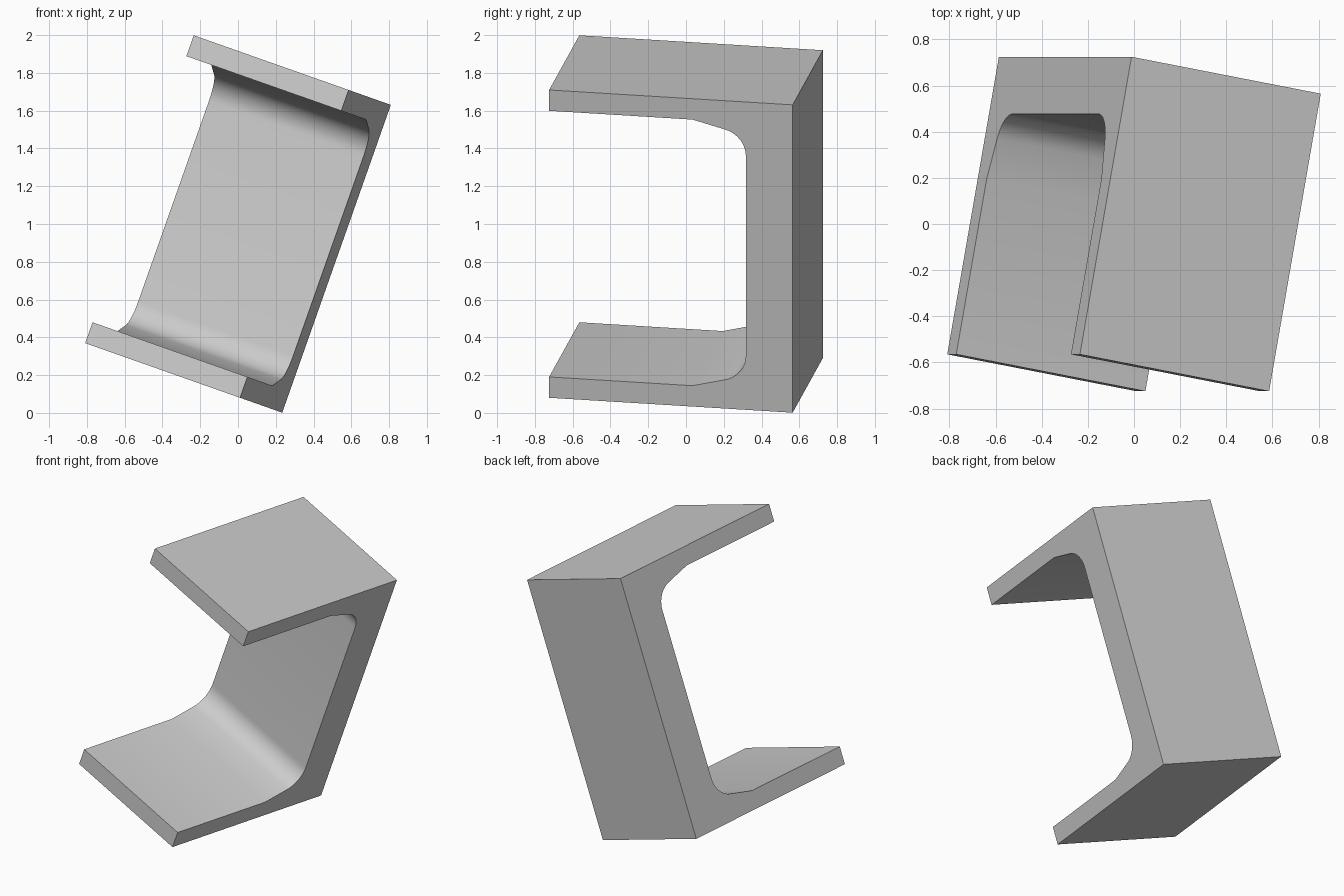
import bpy, bmesh, math
from mathutils import Matrix, Vector

cube = bpy.data.objects.get("Cube")
if cube:
    bpy.data.objects.remove(cube, do_unlink=True)

# Plain grey finish
grey = bpy.data.materials.new("plain_grey")
grey.use_nodes = True
colour = (0.6, 0.6, 0.6, 1)
grey.diffuse_color = colour
grey.node_tree.nodes["Principled BSDF"].inputs["Base Color"].default_value = colour

WIDTH, DEPTH, HEIGHT = 0.884, 1.311, 1.728
TIP, WALL, RADIUS, SEGMENTS = 0.117, 1.059, 0.147, 10
SLOPE = math.radians(14.3)
TAPER_START = 0.772

# Lower half of the inner outline: flat flange, tapered root, round fillet
corner = TIP + (WALL - TAPER_START) * math.tan(SLOPE)
centre = (WALL - RADIUS, corner + RADIUS * math.tan((math.pi / 2 - SLOPE) / 2))
inner = [(0, TIP), (TAPER_START, TIP)]
for i in range(SEGMENTS + 1):
    a = -(math.pi / 2 - SLOPE) * (1 - i / SEGMENTS)
    inner.append((centre[0] + RADIUS * math.cos(a), centre[1] + RADIUS * math.sin(a)))

# Mirror the half outline and close it around the back
inner += [(d, HEIGHT - h) for d, h in reversed(inner)]
outline = inner + [(0, HEIGHT), (DEPTH, HEIGHT), (DEPTH, 0), (0, 0)]

# Extrude the outline across the width
bm = bmesh.new()
end = bm.faces.new([bm.verts.new((-WIDTH / 2, d - DEPTH / 2, h - HEIGHT / 2)) for d, h in outline])
result = bmesh.ops.extrude_face_region(bm, geom=[end], use_keep_orig=True)
moved = [v for v in result["geom"] if isinstance(v, bmesh.types.BMVert)]
bmesh.ops.translate(bm, verts=moved, vec=(WIDTH, 0, 0))
bmesh.ops.recalc_face_normals(bm, faces=bm.faces)

# Tilt the whole channel
up = Vector((0.575, 0, 1.63)).normalized()
side = Vector((0.82, -0.16, -0.29))
side = (side - up * side.dot(up)).normalized()
tilt = Matrix((side, up.cross(side), up)).transposed().to_4x4()
bmesh.ops.transform(bm, matrix=Matrix.Translation((0, 0, 1)) @ tilt, verts=bm.verts)

mesh = bpy.data.meshes.new("channel_beam")
bm.to_mesh(mesh)
bm.free()
mesh.materials.append(grey)
beam = bpy.data.objects.new("channel_beam", mesh)
bpy.context.collection.objects.link(beam)

# Smooth fillets, sharp outer edges
bpy.ops.object.select_all(action="DESELECT")
beam.select_set(True)
bpy.context.view_layer.objects.active = beam
bpy.ops.object.shade_smooth_by_angle(angle=math.radians(30))
